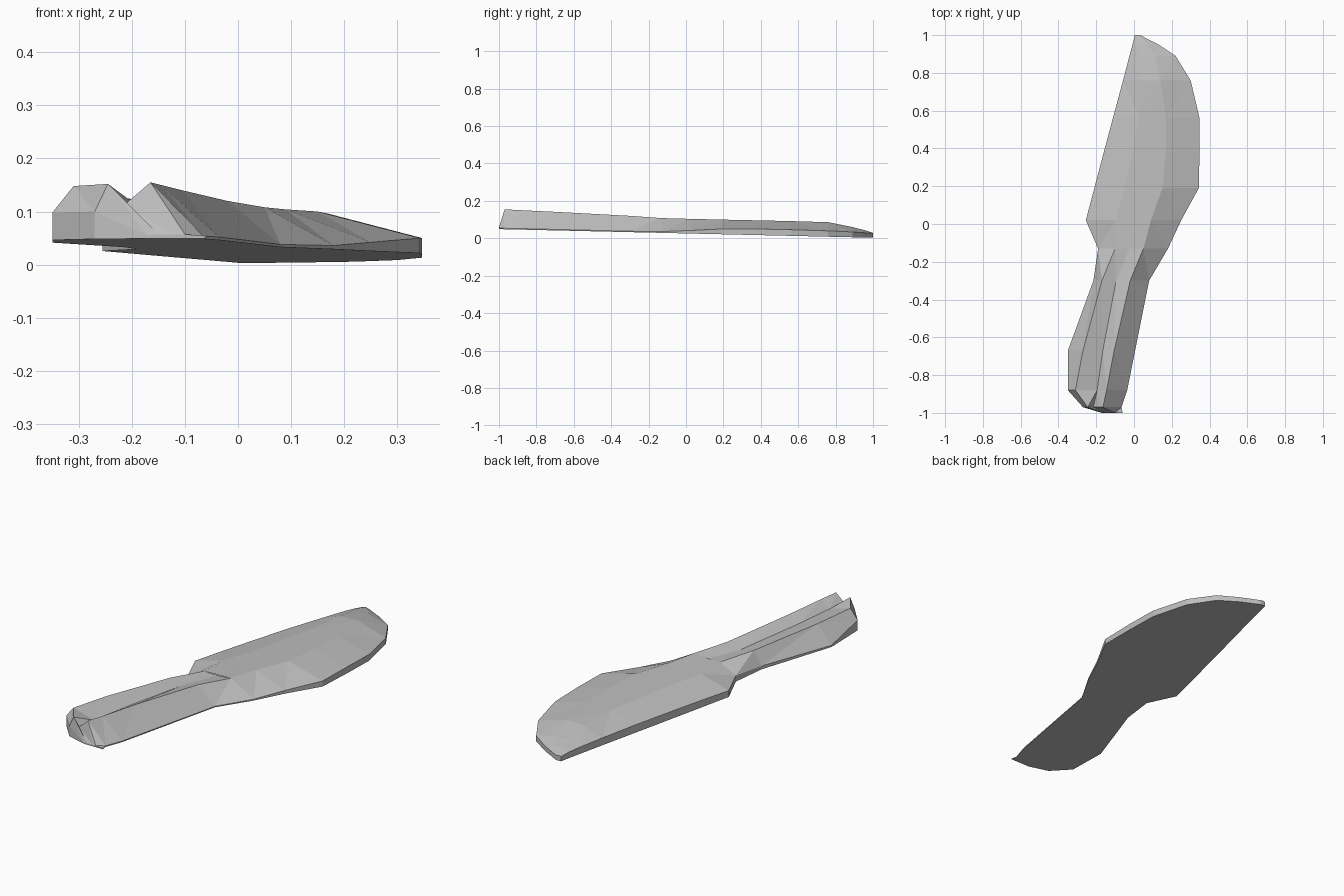
import bpy, bmesh

stone = bpy.data.materials.new("grey stone")
stone.diffuse_color = (0.52, 0.52, 0.52, 1)


def floor_z(y):
    # flat underside, tilted slightly down toward the tip
    return 0.026 - 0.023 * y


def loft(name, rings, cap_first, cap_last):
    """Skin rings of (y, top points); each ring gets two underside corners."""
    bm = bmesh.new()
    loops = []
    for y, tops in rings:
        pts = [(tops[0][0], floor_z(y))] + tops + [(tops[-1][0], floor_z(y))]
        loops.append([bm.verts.new((x, y, z)) for x, z in pts])
    n = len(loops[0])
    for a, b in zip(loops, loops[1:]):
        for i in range(n):
            j = (i + 1) % n
            bm.faces.new((a[i], a[j], b[j], b[i]))
    if cap_first:
        bm.faces.new(loops[0])
    if cap_last:
        bm.faces.new(loops[-1])
    # knapped facets
    bmesh.ops.triangulate(bm, faces=bm.faces[:], quad_method='SHORT_EDGE')
    bmesh.ops.recalc_face_normals(bm, faces=bm.faces[:])
    mesh = bpy.data.meshes.new(name)
    bm.to_mesh(mesh)
    bm.free()
    mesh.materials.append(stone)
    obj = bpy.data.objects.new(name, mesh)
    bpy.context.collection.objects.link(obj)
    return obj


# Blade: straight back on the left, curved edge on the right
blade = [
    (-0.13, [(-0.19, 0.060), (-0.10, 0.104), (0.05, 0.108), (0.18, 0.036)]),
    (0.02, [(-0.255, 0.058), (-0.10, 0.101), (0.09, 0.104), (0.25, 0.042)]),
    (0.19, [(-0.21, 0.058), (-0.05, 0.097), (0.15, 0.100), (0.343, 0.050)]),
    (0.38, [(-0.16, 0.056), (-0.01, 0.094), (0.17, 0.096), (0.347, 0.050)]),
    (0.56, [(-0.112, 0.053), (0.03, 0.091), (0.17, 0.092), (0.347, 0.046)]),
    (0.76, [(-0.058, 0.046), (0.04, 0.083), (0.14, 0.086), (0.300, 0.040)]),
    (0.89, [(-0.024, 0.040), (0.03, 0.058), (0.11, 0.060), (0.220, 0.034)]),
    (0.95, [(-0.008, 0.035), (0.02, 0.045), (0.07, 0.045), (0.130, 0.030)]),
    (1.00, [(0.004, 0.027), (0.01, 0.029), (0.02, 0.029), (0.032, 0.027)]),
]
loft("blade", blade, False, True)

# Handle: two ridges with a groove between, chipped slanting butt
handle = [
    (-1.00, [(-0.17, 0.055), (-0.15, 0.057), (-0.12, 0.057), (-0.10, 0.057), (-0.06, 0.054)]),
    (-0.97, [(-0.27, 0.100), (-0.245, 0.152), (-0.215, 0.112), (-0.165, 0.155), (-0.066, 0.054)]),
    (-0.88, [(-0.35, 0.098), (-0.31, 0.148), (-0.195, 0.115), (-0.145, 0.150), (-0.036, 0.052)]),
    (-0.67, [(-0.35, 0.050), (-0.27, 0.138), (-0.165, 0.110), (-0.105, 0.140), (0.006, 0.047)]),
    (-0.30, [(-0.215, 0.050), (-0.17, 0.117), (-0.095, 0.100), (-0.02, 0.120), (0.08, 0.038)]),
]
left, m1, m2, right = blade[0][1]
mid = ((m1[0] + m2[0]) / 2, 0.102)
handle.append((blade[0][0], [left, m1, mid, m2, right]))
loft("handle", handle, True, False)
